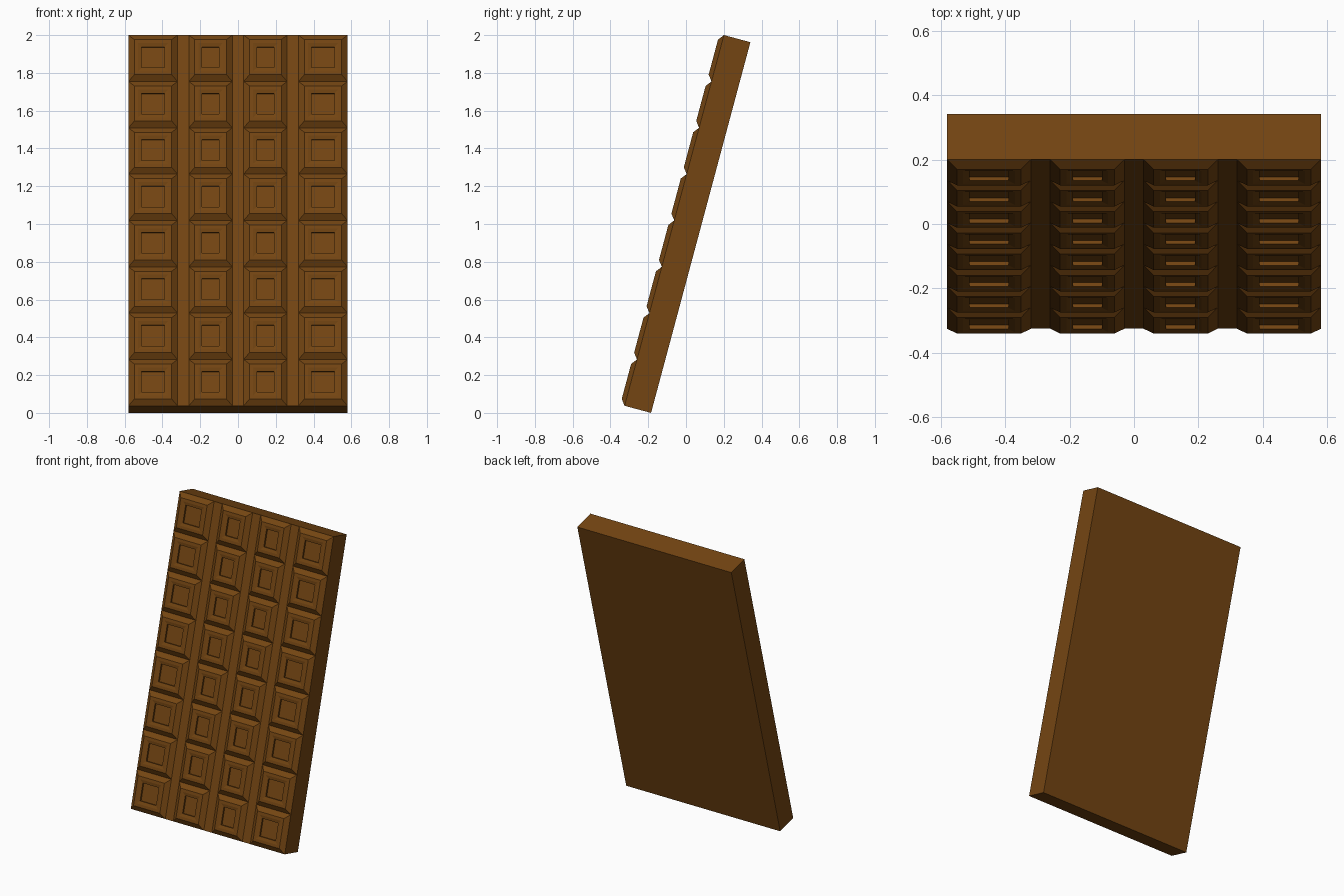
import bpy, bmesh, math

if "Cube" in bpy.data.objects:
    bpy.data.objects.remove(bpy.data.objects["Cube"])

TILT = math.radians(15)
W, T = 1.16, 0.145                                   # slab width, thickness
L = (2 - T * math.sin(TILT)) / math.cos(TILT)        # slab length
ROWS = 8

chocolate = bpy.data.materials.new("chocolate brown")
chocolate.diffuse_color = (0.175, 0.060, 0.006, 1)
chocolate.use_nodes = True
chocolate.node_tree.nodes["Principled BSDF"].inputs["Base Color"].default_value = chocolate.diffuse_color


def finish(name, bm):
    """Turn a bmesh (slab space: z along the bar, -y outward) into a leaning object."""
    me = bpy.data.meshes.new(name)
    bm.normal_update()
    bm.to_mesh(me)
    bm.free()
    me.materials.append(chocolate)
    ob = bpy.data.objects.new(name, me)
    bpy.context.collection.objects.link(ob)
    ob.rotation_euler.x = -TILT
    ob.location.y = -0.185
    return ob


# slab: plain leaning board
bm = bmesh.new()
bmesh.ops.create_cube(bm, size=1)
for v in bm.verts:
    v.co.x *= W
    v.co.y = (v.co.y - 0.5) * T
    v.co.z = (v.co.z + 0.5) * L
finish("slab", bm)


# tile: bevelled block with a sunken square, made from stacked rectangular rings
RINGS = [(0, 0), (0.031, 0.024), (0.050, 0.024), (0.070, 0.019), (0.070, 0.007)]


def add_tile(bm, x0, x1, z0, z1):
    prev = None
    for inset, height in RINGS:
        y = -T - height
        ring = [bm.verts.new(p) for p in (
            (x0 + inset, y, z0 + inset), (x1 - inset, y, z0 + inset),
            (x1 - inset, y, z1 - inset), (x0 + inset, y, z1 - inset))]
        if prev:
            for i in range(4):
                j = (i + 1) % 4
                bm.faces.new((prev[i], prev[j], ring[j], ring[i]))
        prev = ring
    bm.faces.new(prev)


# columns touch the outer edges and leave flat channels between them
COLUMNS = [(-0.58, -0.32), (-0.26, -0.03), (0.03, 0.26), (0.32, 0.58)]
pitch = L / ROWS
bm = bmesh.new()
for x0, x1 in COLUMNS:
    for r in range(ROWS):
        add_tile(bm, x0, x1, r * pitch, (r + 1) * pitch)
finish("tiles", bm)
